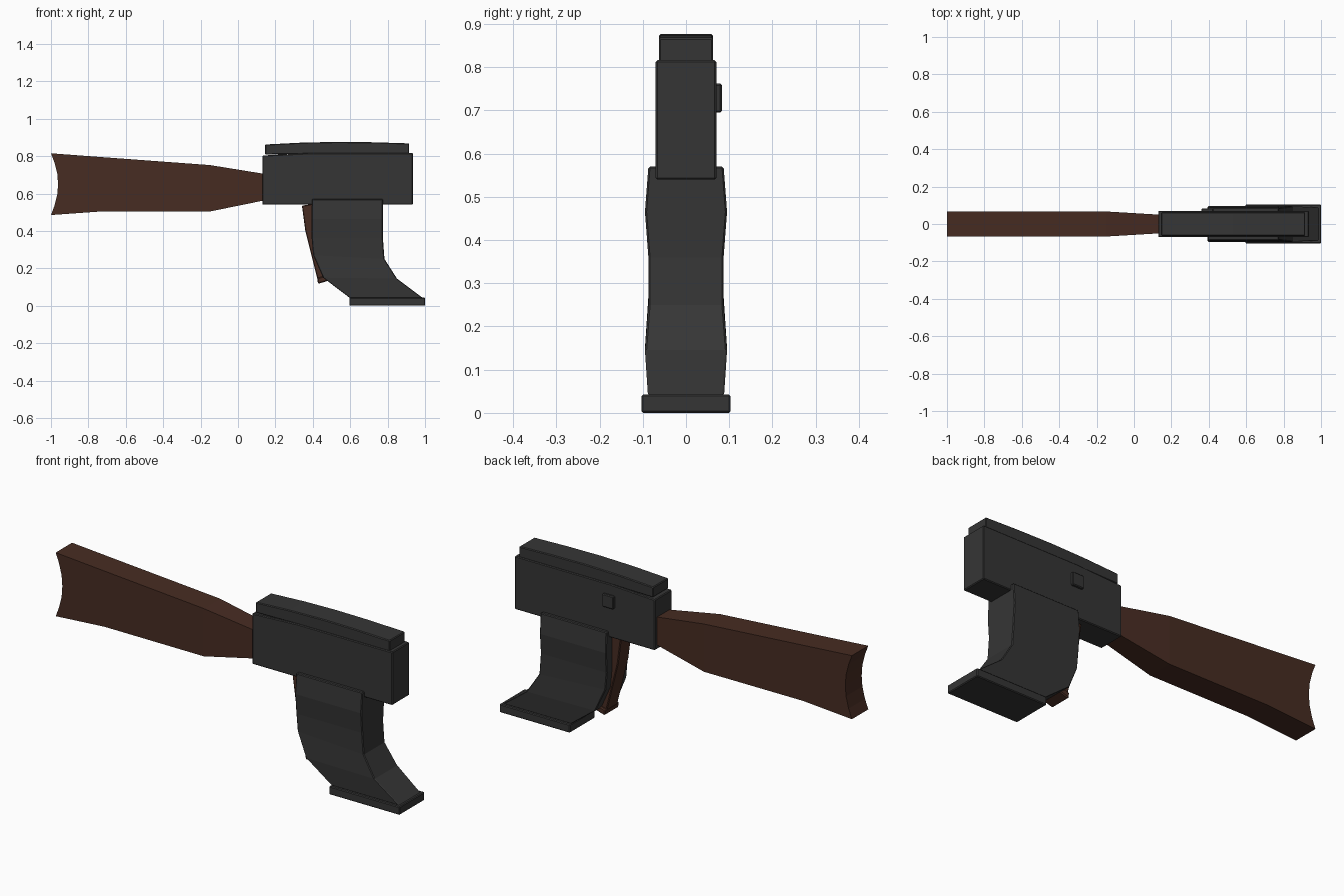
import bpy, bmesh

if "Cube" in bpy.data.objects:
    bpy.data.objects.remove(bpy.data.objects["Cube"])


def material(name, rgb):
    m = bpy.data.materials.new(name)
    m.diffuse_color = (*rgb, 1)
    m.use_nodes = True
    m.node_tree.nodes["Principled BSDF"].inputs["Base Color"].default_value = m.diffuse_color
    return m


METAL = material("dark_metal", (0.036, 0.036, 0.036))
WOOD = material("brown_wood", (0.063, 0.025, 0.016))


def finish(name, bm, mat, bevel=0.0):
    bmesh.ops.recalc_face_normals(bm, faces=bm.faces)
    me = bpy.data.meshes.new(name)
    bm.to_mesh(me)
    bm.free()
    me.materials.append(mat)
    ob = bpy.data.objects.new(name, me)
    bpy.context.collection.objects.link(ob)
    if bevel:
        mod = ob.modifiers.new("edge_bevel", "BEVEL")
        mod.width = bevel
        mod.segments = 1
        mod.limit_method = "ANGLE"
        mod.angle_limit = 0.8
    return ob


def loft(name, sections, mat, bevel=0.0):
    """Join sections (x1, z1, x2, z2, half width) into a closed solid."""
    bm = bmesh.new()
    rings = []
    for x1, z1, x2, z2, w in sections:
        rings.append([bm.verts.new(c) for c in
                      ((x1, -w, z1), (x2, -w, z2), (x2, w, z2), (x1, w, z1))])
    for a, b in zip(rings, rings[1:]):
        for i in range(4):
            j = (i + 1) % 4
            bm.faces.new((a[i], a[j], b[j], b[i]))
    bm.faces.new(rings[0])
    bm.faces.new(rings[-1])
    return finish(name, bm, mat, bevel)


def plate(name, profile, y0, y1, mat, bevel=0.0):
    """Extrude an x-z outline from y0 to y1."""
    bm = bmesh.new()
    face = bm.faces.new([bm.verts.new((x, y0, z)) for x, z in profile])
    ext = bmesh.ops.extrude_face_region(bm, geom=[face])
    for v in ext["geom"]:
        if isinstance(v, bmesh.types.BMVert):
            v.co.y = y1
    return finish(name, bm, mat, bevel)


# Receiver body, its rear top edge dropping slightly
plate("receiver", [(0.13, 0.54), (0.935, 0.54), (0.935, 0.816), (0.39, 0.816), (0.13, 0.803)],
      -0.07, 0.07, METAL, 0.004)

# Slightly arched top cover
plate("top_cover", [(0.145, 0.808), (0.39, 0.812), (0.915, 0.812), (0.915, 0.868),
                    (0.72, 0.874), (0.53, 0.876), (0.34, 0.872), (0.145, 0.862)],
      -0.063, 0.063, METAL, 0.004)

# Small button on the back side
plate("side_button", [(0.36, 0.695), (0.425, 0.695), (0.425, 0.762), (0.36, 0.762)],
      0.06, 0.083, METAL, 0.004)

# Curved magazine with gently waisted sides
loft("magazine", [
    (0.395, 0.57, 0.775, 0.57, 0.087),
    (0.393, 0.465, 0.775, 0.465, 0.095),
    (0.394, 0.36, 0.775, 0.36, 0.087),
    (0.402, 0.27, 0.783, 0.25, 0.087),
    (0.455, 0.15, 0.85, 0.145, 0.095),
    (0.60, 0.04, 0.99, 0.04, 0.088)], METAL, 0.004)

# Magazine base plate
plate("magazine_base", [(0.595, 0.0), (1.0, 0.0), (1.0, 0.043), (0.595, 0.043)],
      -0.103, 0.103, METAL, 0.004)

# Wooden grip behind the magazine, with a flared foot
loft("grip", [
    (0.342, 0.535, 0.50, 0.56, 0.045),
    (0.36, 0.40, 0.50, 0.42, 0.045),
    (0.395, 0.26, 0.51, 0.28, 0.045),
    (0.428, 0.13, 0.53, 0.155, 0.045)], WOOD, 0.004)
plate("grip_foot", [(0.428, 0.117), (0.51, 0.142), (0.505, 0.172), (0.423, 0.148)],
      -0.058, 0.058, WOOD, 0.005)

# Wooden stock: straight body tapering toward the receiver, hollowed butt
bm = bmesh.new()
top = [(-1.0, 0.815), (-0.72, 0.794), (-0.15, 0.752), (0.135, 0.706)]
low = [(-1.0, 0.485), (-0.72, 0.505), (-0.15, 0.504), (0.135, 0.562)]
half = [0.067, 0.067, 0.067, 0.05]
butt = [(-0.981, 0.765), (-0.966, 0.705), (-0.962, 0.65), (-0.966, 0.595), (-0.981, 0.535)]
sides = []
for s in (-1, 1):
    t = [bm.verts.new((x, s * w, z)) for (x, z), w in zip(top, half)]
    b = [bm.verts.new((x, s * w, z)) for (x, z), w in zip(low, half)]
    c = [bm.verts.new((x, s * half[0], z)) for x, z in butt]
    bm.faces.new([t[0]] + c + [b[0], b[1], t[1]])
    for i in (1, 2):
        bm.faces.new((t[i], b[i], b[i + 1], t[i + 1]))
    sides.append(t[::-1] + c + b)
left, right = sides
for i in range(len(left)):
    j = (i + 1) % len(left)
    bm.faces.new((left[i], left[j], right[j], right[i]))
finish("stock", bm, WOOD)
